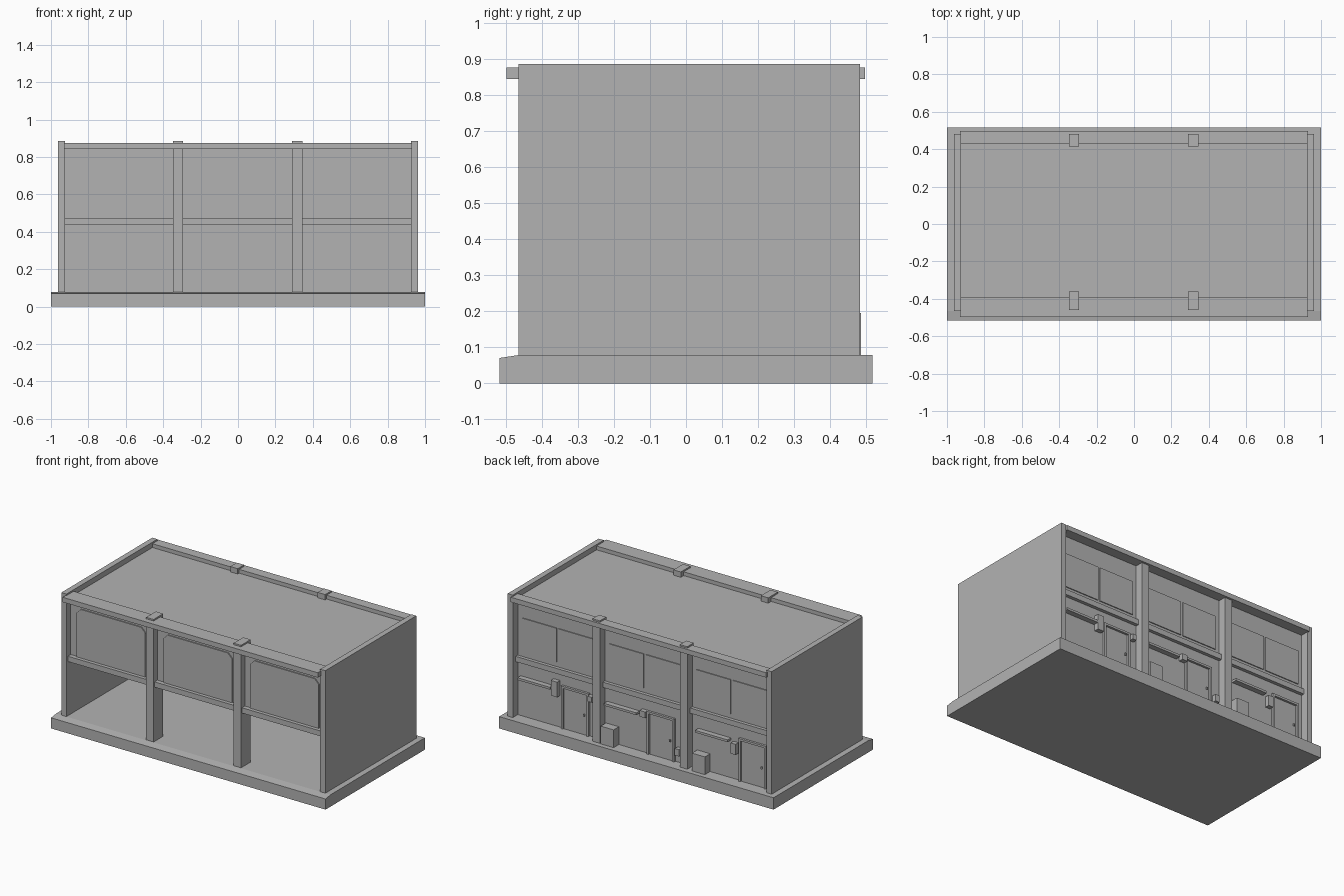
import bpy
import bmesh

cube = bpy.data.objects.get("Cube")
if cube:
    bpy.data.objects.remove(cube, do_unlink=True)

GREY = (0.45, 0.45, 0.45, 1)
grey = bpy.data.materials.new("plain grey")
grey.use_nodes = True
grey.diffuse_color = GREY
grey.node_tree.nodes["Principled BSDF"].inputs["Base Color"].default_value = GREY


def prism(name, outline, start, end, axis):
    """Extrude a flat outline along x (outline is y,z) or y (outline is x,z)."""
    bm = bmesh.new()
    place = (lambda p, d: (d, *p)) if axis == "x" else (lambda p, d: (p[0], d, p[1]))
    face = bm.faces.new([bm.verts.new(place(p, start)) for p in outline])
    grown = bmesh.ops.extrude_face_region(bm, geom=[face])["geom"]
    for v in grown:
        if isinstance(v, bmesh.types.BMVert):
            v.co["xyz".index(axis)] = end
    bmesh.ops.recalc_face_normals(bm, faces=bm.faces)
    mesh = bpy.data.meshes.new(name)
    bm.to_mesh(mesh)
    bm.free()
    mesh.materials.append(grey)
    obj = bpy.data.objects.new(name, mesh)
    bpy.context.collection.objects.link(obj)
    return obj


def box(name, x, y, z):
    outline = [(x[0], z[0]), (x[1], z[0]), (x[1], z[1]), (x[0], z[1])]
    return prism(name, outline, y[0], y[1], "y")


FLOOR, TOP, WALL = 0.078, 0.885, 0.925
BAR_Z, BEAM_Z = (0.435, 0.47), (0.843, 0.875)
BACK = 0.43
SPAN = (-WALL, WALL)

# Base with a sloping front apron
prism("base", [(-0.517, 0), (0.517, 0), (0.517, FLOOR), (-0.465, FLOOR), (-0.517, 0.07)],
      -1, 1, "x")

# Side walls, roof and storey floor
for side, x in (("left", (WALL, 0.962)), ("right", (-0.962, -WALL))):
    box(side + "_wall", x, (-0.465, 0.482), (FLOOR, TOP))
box("roof", SPAN, (-0.41, BACK), (0.835, 0.85))
box("upper_floor", SPAN, (-0.41, BACK), (0.44, 0.465))

# Front and back walls, rails and top beams
box("front_upper_wall", SPAN, (-0.42, -0.39), (BAR_Z[0], 0.845))
box("back_wall", SPAN, (0.415, BACK), (FLOOR, 0.845))
box("front_rail", SPAN, (-0.45, -0.41), BAR_Z)
box("back_rail", SPAN, (0.42, 0.452), BAR_Z)
box("front_beam", (-0.93, 0.93), (-0.497, -0.39), BEAM_Z)
box("back_beam", (-0.93, 0.93), (0.43, 0.496), BEAM_Z)

# Columns between the bays
for x in (-0.32, 0.317):
    box("front_column", (x - 0.027, x + 0.027), (-0.46, -0.36), (FLOOR, TOP))
    box("back_column", (x - 0.027, x + 0.027), (0.415, 0.482), (FLOOR, TOP))

# Front window panels with clipped upper corners
for x in (-0.632, 0, 0.632):
    x += 0.005
    w, c, low, high = 0.25, 0.03, 0.47, 0.79
    prism("front_window", [(x - w, low), (x + w, low), (x + w, high - c), (x + w - c, high),
                           (x - w + c, high), (x - w, high - c)], -0.427, -0.42, "y")


def door(x0, x1):
    t, high = 0.014, 0.36
    for a in (x0, x1 - t):
        box("door_jamb", (a, a + t), (BACK, BACK + 0.015), (FLOOR, high))
    box("door_lintel", (x0, x1), (BACK, BACK + 0.015), (high - t, high))
    box("door_leaf", (x0 + t + 0.004, x1 - t - 0.004), (BACK, BACK + 0.006),
        (FLOOR, high - t - 0.004))
    box("door_handle", (x0 + 0.03, x0 + 0.038), (BACK, BACK + 0.014), (0.2, 0.215))


# Back bays: paired windows, awning and door
for centre, awning_x, door_x in ((0.635, 0.785, 0.5), (0, 0.155, -0.125),
                                 (-0.635, -0.51, -0.793)):
    for shift in (-0.135, 0.13):
        x = centre + shift
        box("back_window", (x - 0.125, x + 0.125), (BACK, BACK + 0.006), (0.5, 0.725))
    box("awning", (awning_x - 0.118, awning_x + 0.118), (BACK, 0.465), (0.325, 0.34))
    door(door_x - 0.1, door_x + 0.1)

# Meter and lamp boxes on the back wall
for x, z, w, h in ((0.64, 0.335, 0.045, 0.1), (-0.005, 0.34, 0.04, 0.04),
                   (-0.665, 0.288, 0.035, 0.07), (0.38, 0.335, 0.03, 0.035),
                   (-0.255, 0.155, 0.03, 0.045)):
    box("wall_box", (x - w / 2, x + w / 2), (BACK, 0.46), (z - h / 2, z + h / 2))

# Utility cabinets standing against the back wall
for x in (0.235, -0.43):
    box("utility_cabinet", (x - 0.047, x + 0.047), (BACK, 0.485), (FLOOR, 0.195))
